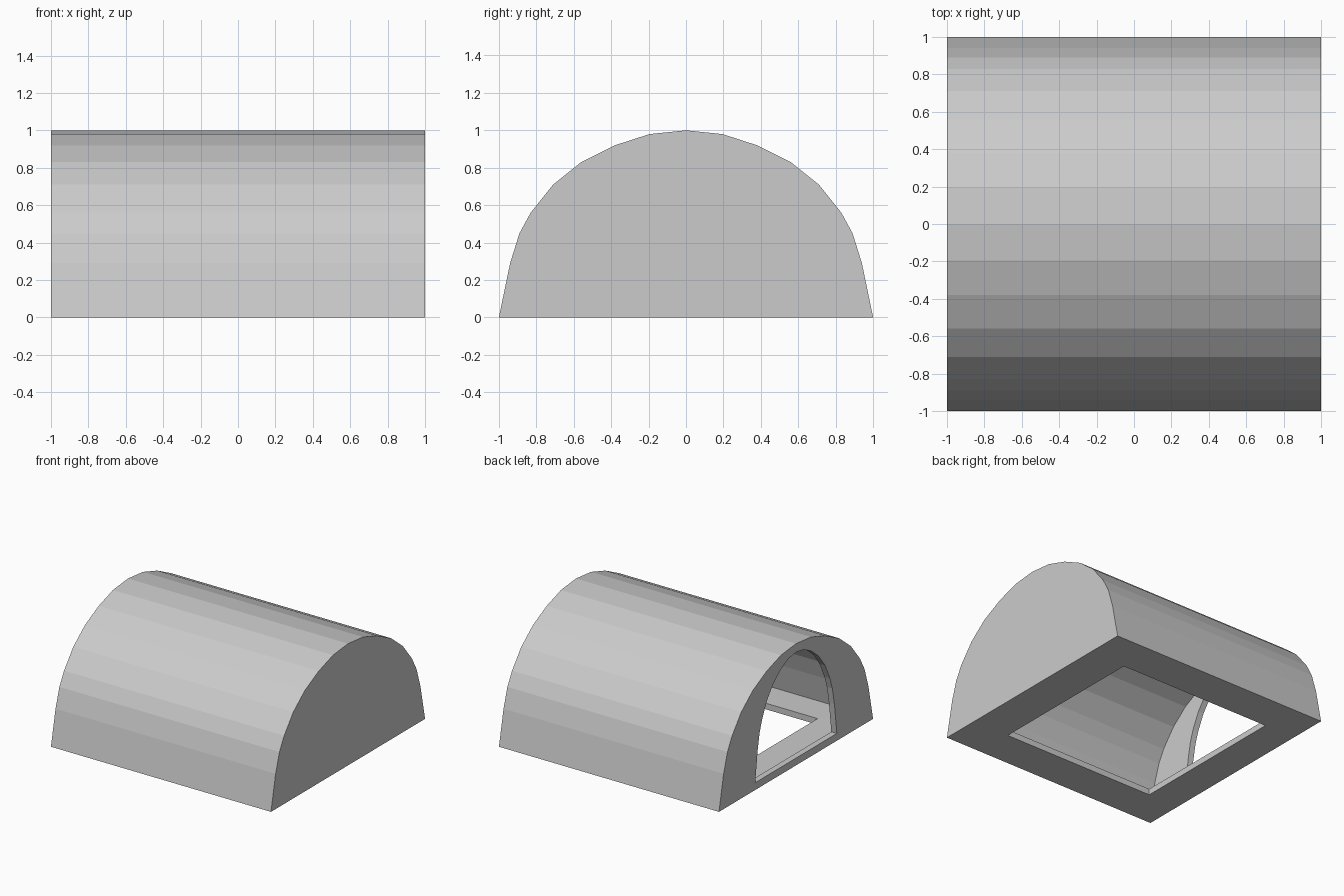
import bpy, bmesh

if "Cube" in bpy.data.objects:
    bpy.data.objects.remove(bpy.data.objects["Cube"])

WALL = 0.05
# Half of the arch profile (y, z), mirrored into a full arch
half = [(1, 0), (.94, .29), (.89, .45), (.83, .56), (.71, .71), (.56, .83), (.38, .92), (.195, .98)]
arch = half + [(0, 1)] + [(-y, z) for y, z in reversed(half)]

bm = bmesh.new()


def ring(x, sy=1, sz=1, z0=0):
    return [bm.verts.new((x, y * sy, z0 + z * sz)) for y, z in arch]


def bridge(a, b, closed):
    for i in range(len(a) if closed else len(a) - 1):
        j = (i + 1) % len(a)
        bm.faces.new((a[i], a[j], b[j], b[i]))


open_end, closed_end = ring(-1), ring(1)
doorway = ring(-1, .53, .87, .06)

# Vaulted roof, closed end wall and end wall with arched doorway
bridge(open_end, closed_end, False)
bm.faces.new(closed_end)
bridge(open_end, doorway, True)

# Floor frame around a rectangular hole
outer = [open_end[0], closed_end[0], closed_end[-1], open_end[-1]]
hole = [bm.verts.new((x, y, 0)) for x, y in ((-.72, .68), (.67, .68), (.67, -.68), (-.72, -.68))]
bridge(outer, hole, True)

bmesh.ops.recalc_face_normals(bm, faces=bm.faces)
mesh = bpy.data.meshes.new("vaulted_shelter")
bm.to_mesh(mesh)
bm.free()
shelter = bpy.data.objects.new("vaulted_shelter", mesh)
bpy.context.collection.objects.link(shelter)

# Wall thickness, growing inwards
solid = shelter.modifiers.new("wall_thickness", 'SOLIDIFY')
solid.thickness = WALL
solid.offset = -1
solid.use_even_offset = True
solid.use_quality_normals = True
